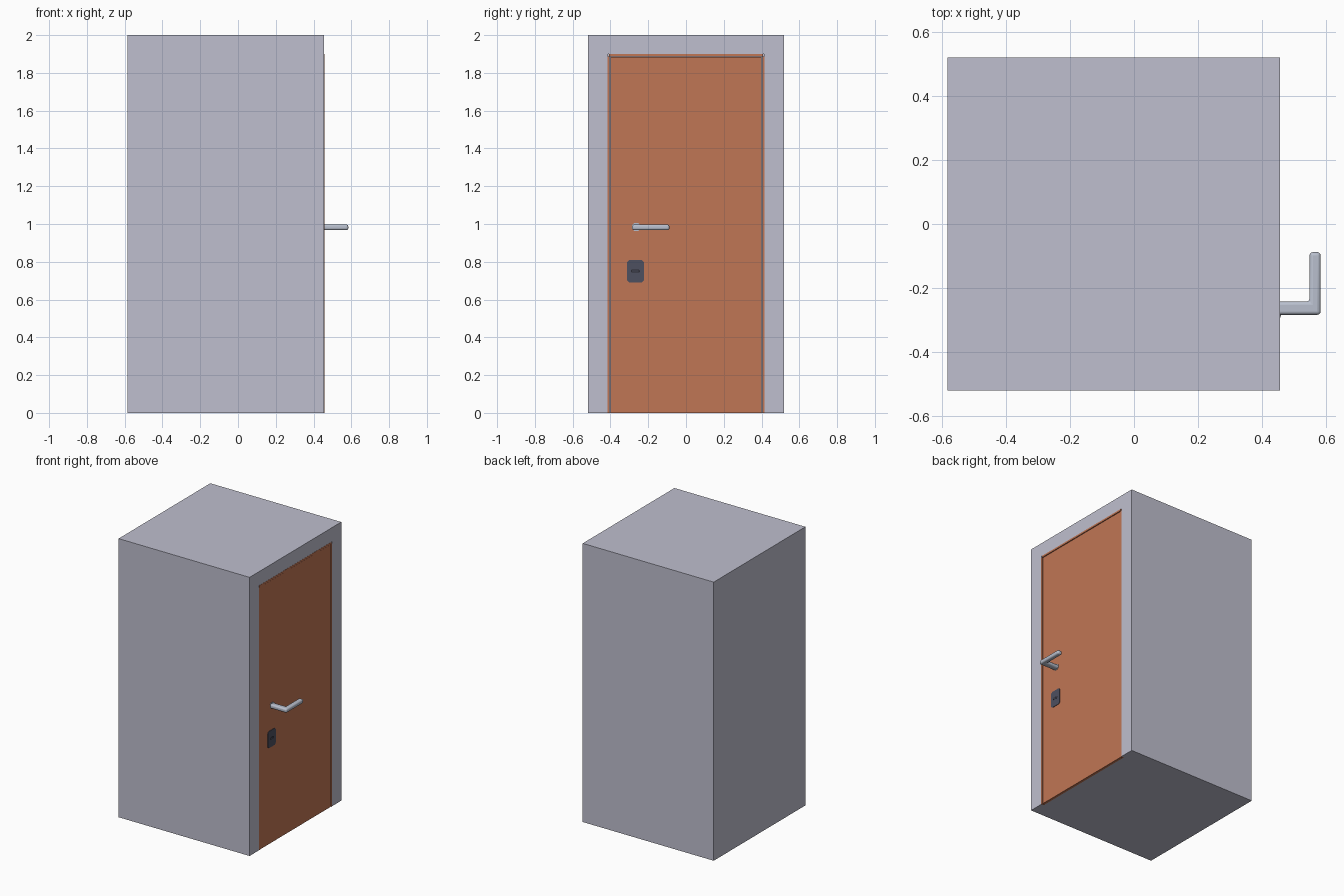
import bpy, bmesh

if "Cube" in bpy.data.objects:
    bpy.data.objects.remove(bpy.data.objects["Cube"])

def mat(name, c):
    m = bpy.data.materials.new(name)
    m.diffuse_color = (*c, 1)
    m.use_nodes = True
    m.node_tree.nodes["Principled BSDF"].inputs["Base Color"].default_value = m.diffuse_color
    return m

wall = mat("wall_grey", (0.52, 0.52, 0.62))
wood = mat("door_orange_brown", (0.53, 0.18, 0.09))
steel = mat("handle_steel", (0.48, 0.52, 0.61))
dark = mat("lock_dark_grey", (0.075, 0.08, 0.115))
black = mat("keyhole_black", (0.025, 0.025, 0.035))

FACE = 0.456  # x of the wall that holds the door

def prism(name, pts, vec, m):
    """Closed outline extruded along vec."""
    bm = bmesh.new()
    f = bm.faces.new([bm.verts.new(p) for p in pts])
    r = bmesh.ops.extrude_face_region(bm, geom=[f])
    bmesh.ops.translate(bm, vec=vec, verts=[v for v in r["geom"] if isinstance(v, bmesh.types.BMVert)])
    bmesh.ops.recalc_face_normals(bm, faces=bm.faces)
    me = bpy.data.meshes.new(name)
    bm.to_mesh(me)
    bm.free()
    ob = bpy.data.objects.new(name, me)
    bpy.context.collection.objects.link(ob)
    me.materials.append(m)
    return ob

def box(name, x0, x1, y0, y1, z0, z1, m):
    return prism(name, [(x0, y0, z0), (x0, y1, z0), (x0, y1, z1), (x0, y0, z1)], (x1 - x0, 0, 0), m)

def bevel(ob, width, seg):
    b = ob.modifiers.new("round", "BEVEL")
    b.width, b.segments, b.limit_method = width, seg, "ANGLE"

def smooth(ob):
    bpy.ops.object.select_all(action="DESELECT")
    ob.select_set(True)
    bpy.context.view_layer.objects.active = ob
    bpy.ops.object.shade_smooth_by_angle()

def plate(name, y0, y1, z0, z1, c, x0, x1, m):
    """Thin plate with chamfered corners, facing +x."""
    pts = [(y0 + c, z0), (y1 - c, z0), (y1, z0 + c), (y1, z1 - c),
           (y1 - c, z1), (y0 + c, z1), (y0, z1 - c), (y0, z0 + c)]
    return prism(name, [(x0, y, z) for y, z in pts], (x1 - x0, 0, 0), m)

# Room block with a shallow doorway: U-shaped floor plan plus lintel cut
room = box("room_block", -0.584, FACE, -0.52, 0.52, 0, 2, wall)
cutter = box("doorway_cutter", FACE - 0.02, FACE + 0.1, -0.414, 0.414, -0.1, 1.9, wall)
cutter.hide_render = True
cutter.hide_viewport = True
cut = room.modifiers.new("doorway", "BOOLEAN")
cut.object, cut.operation, cut.solver = cutter, "DIFFERENCE", "EXACT"

# Door leaf and trim
box("door_leaf", FACE - 0.03, FACE - 0.002, -0.401, 0.401, 0, 1.884, wood)
for s, side in ((-1, "left"), (1, "right")):
    ys = sorted((s * 0.404, s * 0.415))
    box("door_trim_" + side, FACE - 0.02, FACE + 0.001, *ys, 0, 1.886, wood)
box("door_trim_top", FACE - 0.02, FACE + 0.001, -0.407, 0.407, 1.887, 1.9, wood)

# Lever handle: L outline extruded upward and rounded
lever = prism("door_handle", [(x, y, 0.967) for x, y in (
    (FACE - 0.02, -0.284), (0.584, -0.284), (0.584, -0.088),
    (0.549, -0.088), (0.549, -0.243), (FACE - 0.02, -0.243))], (0, 0, 0.03), steel)
bevel(lever, 0.011, 4)
smooth(lever)
plate("handle_rose", -0.287, -0.24, 0.963, 1.005, 0.012, FACE - 0.01, FACE, steel)

# Lock plate with keyhole slot
plate("lock_plate", -0.313, -0.223, 0.69, 0.81, 0.012, FACE - 0.01, FACE + 0.001, dark)
plate("keyhole_rim", -0.292, -0.244, 0.743, 0.759, 0.005, FACE - 0.01, FACE + 0.002, black)
plate("keyhole_slot", -0.286, -0.25, 0.748, 0.754, 0.002, FACE - 0.01, FACE + 0.003, dark)
